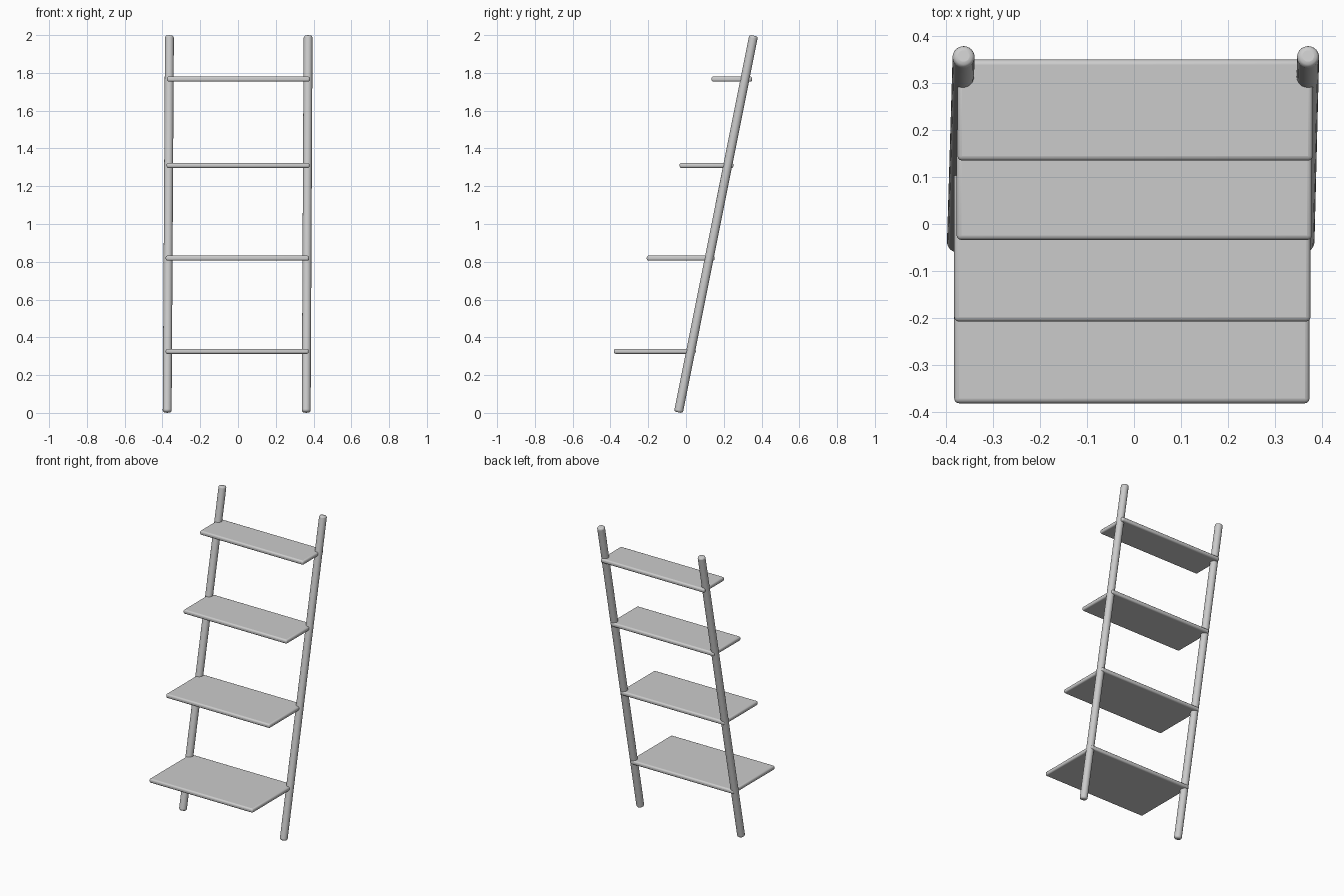
import bpy
from mathutils import Vector

if "Cube" in bpy.data.objects:
    bpy.data.objects.remove(bpy.data.objects["Cube"])


def finish(obj, bevel):
    # Rounded edges with smooth shading
    mod = obj.modifiers.new("rounding", 'BEVEL')
    mod.width = bevel
    mod.segments = 3
    mod.limit_method = 'ANGLE'
    mod.angle_limit = 0.8
    bpy.ops.object.shade_smooth_by_angle(angle=0.7)


def pole(name, bottom, top, radius):
    a, b = Vector(bottom), Vector(top)
    axis = b - a
    bpy.ops.mesh.primitive_cylinder_add(vertices=24, radius=radius, depth=axis.length,
                                        location=(a + b) / 2)
    obj = bpy.context.object
    obj.name = name
    obj.rotation_euler = axis.to_track_quat('Z', 'Y').to_euler()
    finish(obj, 0.011)


def shelf(name, x0, x1, y0, y1, z, thickness=0.027):
    bpy.ops.mesh.primitive_cube_add(size=1, location=((x0 + x1) / 2, (y0 + y1) / 2, z))
    obj = bpy.context.object
    obj.name = name
    obj.scale = (x1 - x0, y1 - y0, thickness)
    bpy.ops.object.transform_apply(location=False, rotation=False, scale=True)
    finish(obj, 0.010)


# Leaning side poles
pole("left_pole", (-0.375, -0.040, 0.003), (-0.363, 0.358, 1.997), 0.0235)
pole("right_pole", (0.361, -0.040, 0.003), (0.371, 0.358, 1.997), 0.0235)

# Shelves, getting shallower towards the top: x range, y range, height
shelves = [
    (-0.383, 0.374, -0.382, 0.052, 0.326),
    (-0.383, 0.376, -0.208, 0.151, 0.819),
    (-0.378, 0.379, -0.034, 0.251, 1.310),
    (-0.376, 0.381, 0.135, 0.350, 1.767),
]
for i, dims in enumerate(shelves, 1):
    shelf(f"shelf_{i}", *dims)
